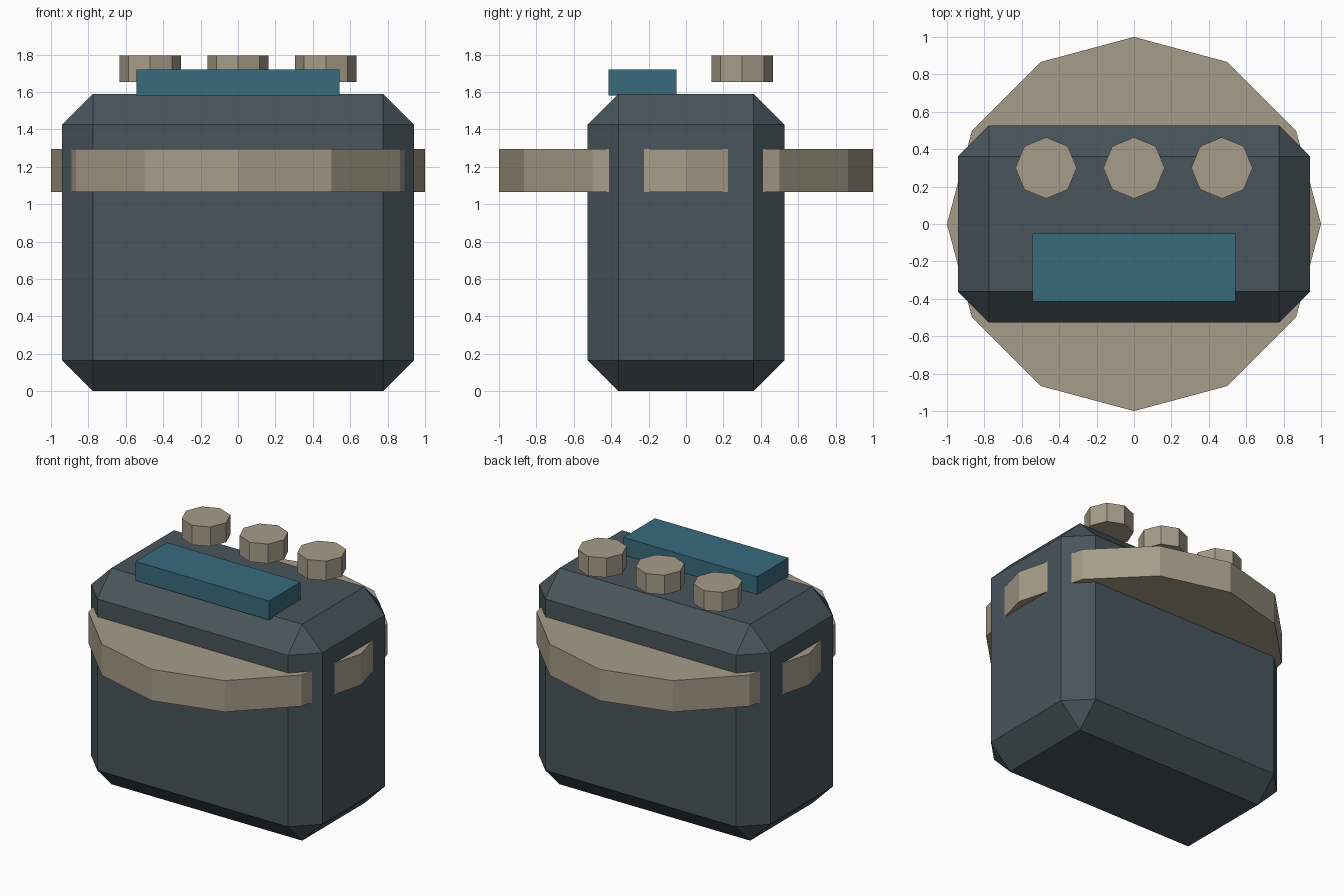
import bpy

if "Cube" in bpy.data.objects:
    bpy.data.objects.remove(bpy.data.objects["Cube"])


def material(name, rgb):
    m = bpy.data.materials.new(name)
    m.diffuse_color = (*rgb, 1)
    m.use_nodes = True
    m.node_tree.nodes["Principled BSDF"].inputs["Base Color"].default_value = m.diffuse_color
    return m


DARK = material("dark_slate", (0.065, 0.09, 0.105))
TAN = material("tan", (0.38, 0.335, 0.25))
TEAL = material("teal", (0.04, 0.145, 0.205))


def finish(name, mat):
    ob = bpy.context.object
    ob.name = name
    ob.data.materials.append(mat)
    return ob


def box(name, x, y, z, mat):
    """Box given as (min, max) ranges per axis."""
    ranges = (x, y, z)
    bpy.ops.mesh.primitive_cube_add(size=1, location=[(a + b) / 2 for a, b in ranges])
    ob = finish(name, mat)
    ob.scale = [b - a for a, b in ranges]
    bpy.ops.object.transform_apply(location=False, rotation=False, scale=True)
    return ob


def disc(name, sides, radius, x, y, z, mat):
    bpy.ops.mesh.primitive_cylinder_add(vertices=sides, radius=radius, depth=z[1] - z[0],
                                        location=(x, y, (z[0] + z[1]) / 2))
    return finish(name, mat)


# Chamfered main body
body = box("body", (-0.94, 0.94), (-0.527, 0.527), (0, 1.59), DARK)
bevel = body.modifiers.new("chamfer", 'BEVEL')
bevel.width = 0.165
bevel.segments = 1

# Twelve-sided collar passing through the body
disc("collar", 12, 1.0, 0, 0, (1.065, 1.295), TAN)

# Raised panel on the front of the top
box("top_panel", (-0.543, 0.543), (-0.415, -0.05), (1.58, 1.72), TEAL)

# Row of three octagonal knobs hovering over the back of the top
for i, x in enumerate((-0.47, 0, 0.47)):
    disc(f"knob_{i + 1}", 8, 0.164, x, 0.30, (1.652, 1.795), TAN)
